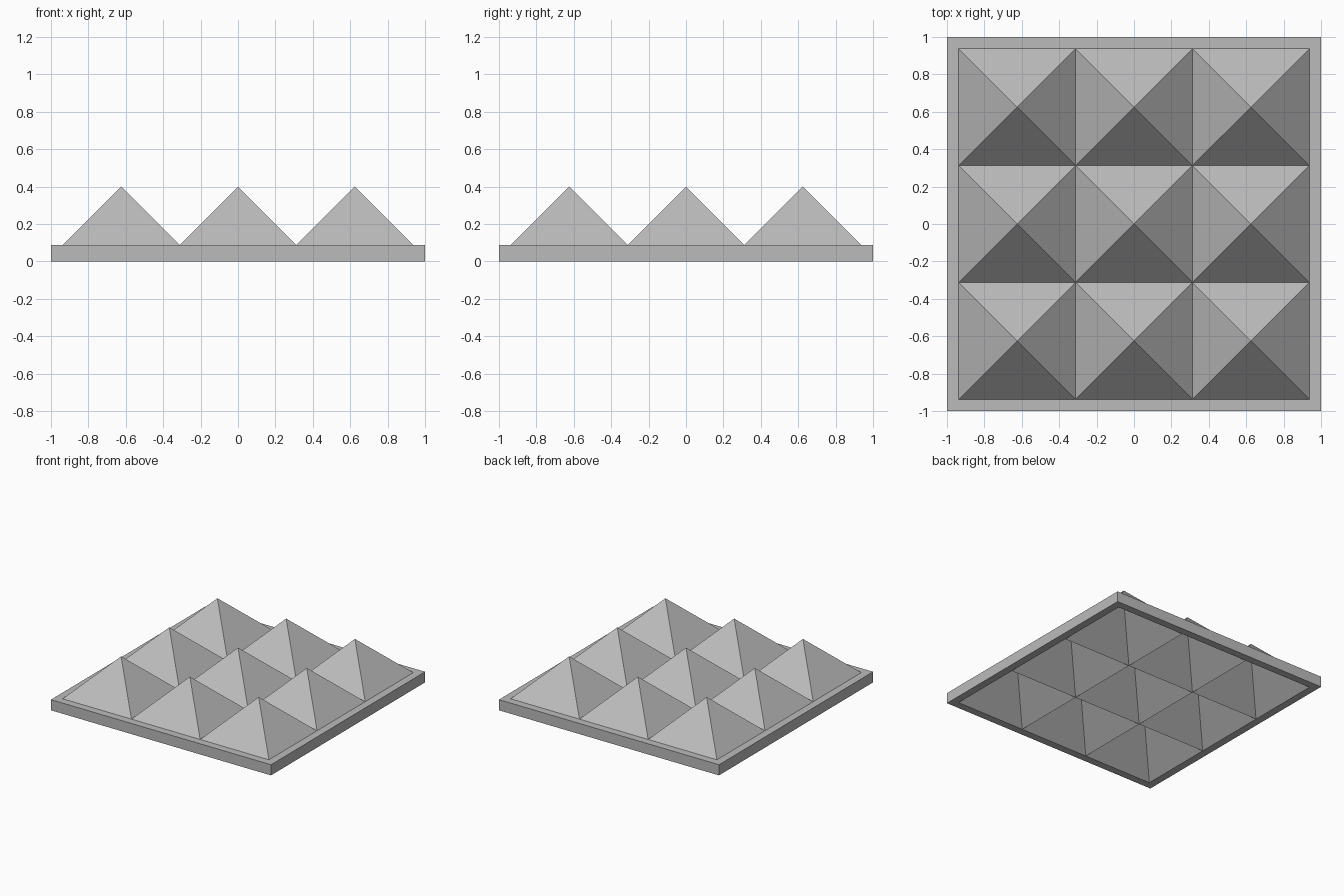
import bpy, bmesh
from mathutils import Vector

cube = bpy.data.objects.get("Cube")
if cube:
    bpy.data.objects.remove(cube, do_unlink=True)

CELLS = 3
INNER = 0.9375              # half width of the pyramid field
RIM = 1.0                   # half width of the whole panel
THICK = 0.0875
PEAK = INNER / CELLS        # 45 degree slopes

grey = bpy.data.materials.new("plain grey")
grey.use_nodes = True
color = (0.5, 0.5, 0.5, 1)
grey.diffuse_color = color
grey.node_tree.nodes["Principled BSDF"].inputs["Base Color"].default_value = color

bm = bmesh.new()

# Pyramid field: a square grid with every cell poked up to a point
bmesh.ops.create_grid(bm, x_segments=CELLS, y_segments=CELLS, size=INNER)
border = [e for e in bm.edges if e.is_boundary]
tips = bmesh.ops.poke(bm, faces=bm.faces[:])["verts"]
bmesh.ops.translate(bm, verts=tips, vec=Vector((0, 0, PEAK)))

# Flat rim around the field
rim = bmesh.ops.extrude_edge_only(bm, edges=border)["geom"]
rim_verts = [v for v in rim if isinstance(v, bmesh.types.BMVert)]
bmesh.ops.scale(bm, verts=rim_verts, vec=Vector((RIM / INNER, RIM / INNER, 1)))

# Thickness: the underside repeats the relief directly below the top
top = bmesh.ops.extrude_face_region(bm, geom=bm.faces[:], use_keep_orig=True)["geom"]
top_verts = [v for v in top if isinstance(v, bmesh.types.BMVert)]
bmesh.ops.translate(bm, verts=top_verts, vec=Vector((0, 0, THICK)))
bmesh.ops.recalc_face_normals(bm, faces=bm.faces[:])

mesh = bpy.data.meshes.new("pyramid_panel")
bm.to_mesh(mesh)
bm.free()
mesh.materials.append(grey)
panel = bpy.data.objects.new("pyramid_panel", mesh)
bpy.context.collection.objects.link(panel)
